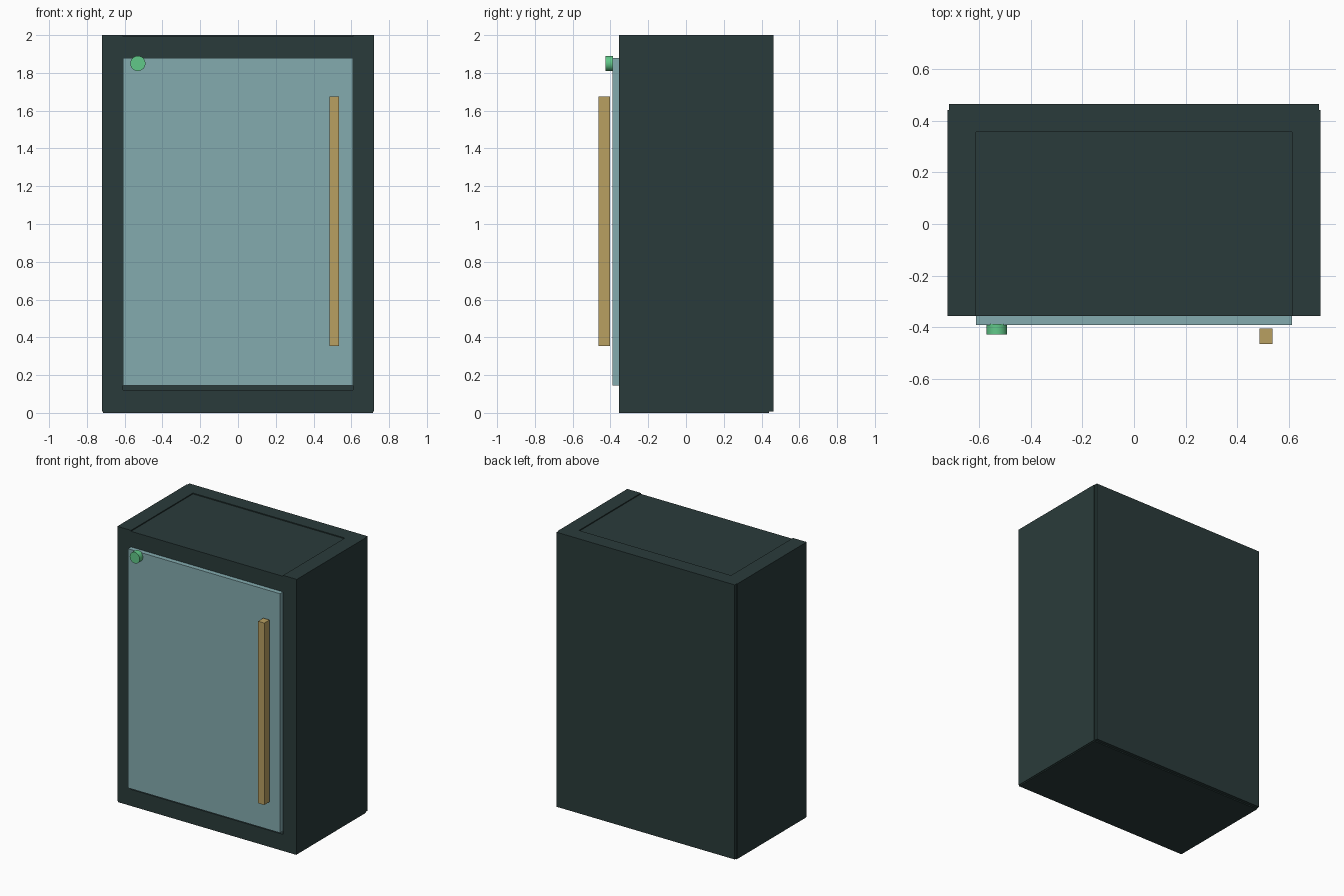
import bpy, math

if "Cube" in bpy.data.objects:
    bpy.data.objects.remove(bpy.data.objects["Cube"])


def material(name, rgb):
    m = bpy.data.materials.new(name)
    m.diffuse_color = (*rgb, 1)
    m.use_nodes = True
    m.node_tree.nodes["Principled BSDF"].inputs["Base Color"].default_value = m.diffuse_color
    return m


DARK = material("dark_green", (0.023, 0.044, 0.043))
GLASS = material("pale_teal", (0.23, 0.41, 0.43))
BRASS = material("brass", (0.48, 0.35, 0.12))
GREEN = material("green", (0.12, 0.58, 0.25))


def box(name, x, y, z, mat):
    """Box from (min, max) pairs."""
    bpy.ops.mesh.primitive_cube_add(size=1, location=[(a + b) / 2 for a, b in (x, y, z)])
    ob = bpy.context.object
    ob.name = name
    ob.scale = [b - a for a, b in (x, y, z)]
    bpy.ops.object.transform_apply(location=False, rotation=False, scale=True)
    ob.data.materials.append(mat)
    return ob


# Hollow cabinet: side walls, back, floor and slightly sunken top
for side, x in (("left", (-0.72, -0.61)), ("right", (0.61, 0.72))):
    box(side + "_wall", x, (-0.355, 0.44), (0.008, 2.0), DARK)
box("back_panel", (-0.715, 0.715), (0.355, 0.463), (0.008, 2.0), DARK)
box("floor_panel", (-0.715, 0.715), (-0.354, 0.44), (0.0, 0.12), DARK)
box("top_panel", (-0.61, 0.61), (-0.355, 0.355), (1.88, 1.993), DARK)

# Glass door filling the front opening, with a small gap underneath
box("door", (-0.61, 0.61), (-0.39, -0.35), (0.145, 1.88), GLASS)

# Tall door handle
box("door_handle", (0.485, 0.535), (-0.463, -0.403), (0.355, 1.675), BRASS)

# Round indicator light
bpy.ops.mesh.primitive_cylinder_add(vertices=32, radius=0.04, depth=0.04,
                                    location=(-0.53, -0.407, 1.85),
                                    rotation=(math.pi / 2, 0, 0))
light = bpy.context.object
light.name = "indicator_light"
light.data.materials.append(GREEN)
bpy.ops.object.shade_smooth_by_angle(angle=math.radians(35))
